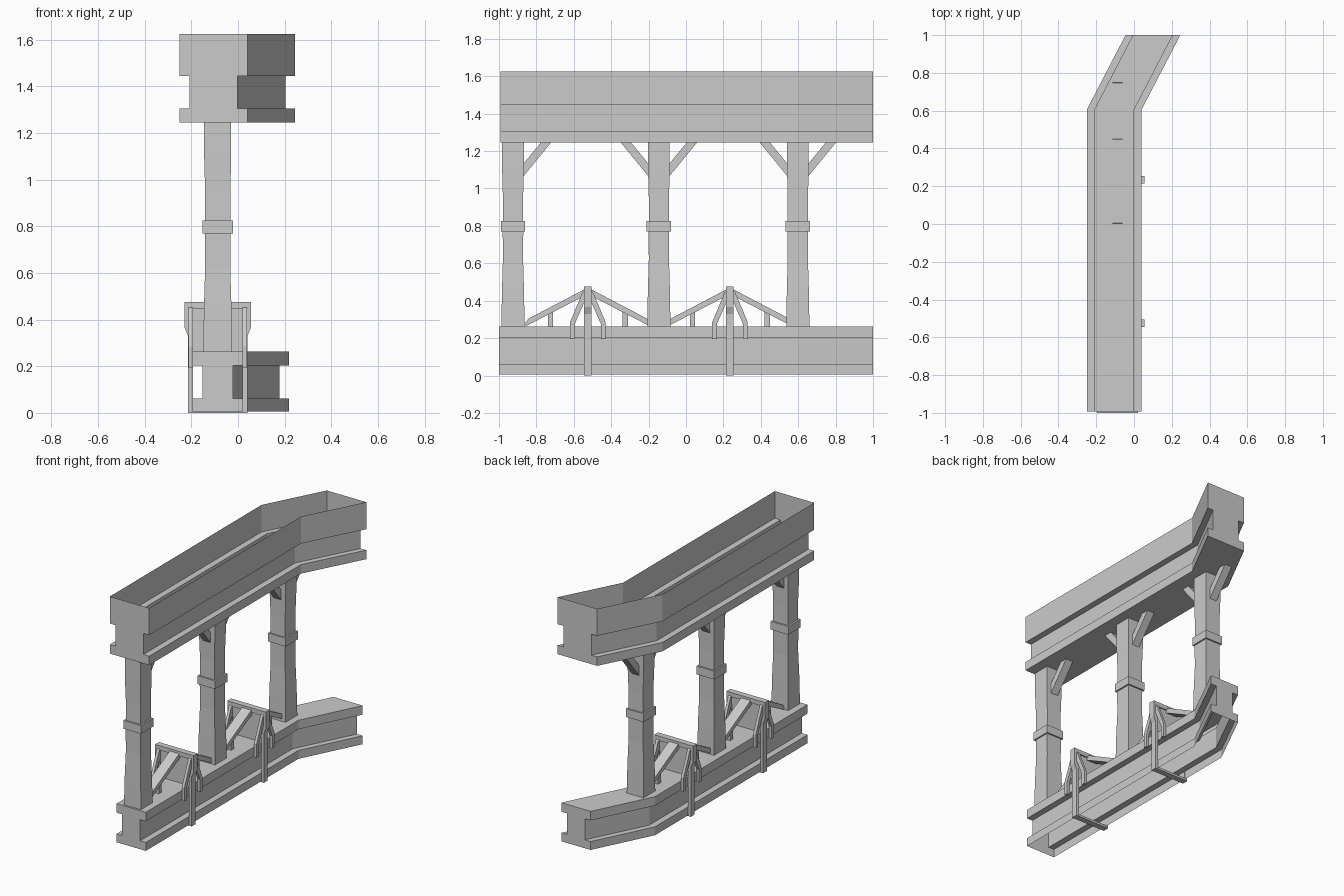
import bpy, bmesh

cube = bpy.data.objects.get("Cube")
if cube:
    bpy.data.objects.remove(cube, do_unlink=True)

grey = bpy.data.materials.new("stone_grey")
grey.use_nodes = True
colour = (0.6, 0.6, 0.6, 1)
grey.diffuse_color = colour
grey.node_tree.nodes["Principled BSDF"].inputs["Base Color"].default_value = colour

CX = -0.087          # centre line of posts, lower beam and clamps
POSTS = (-0.925, -0.145, 0.598)
CLAMPS = (-0.525, 0.235)


def finish(name, bm, fix_normals=True):
    if fix_normals:
        bmesh.ops.recalc_face_normals(bm, faces=bm.faces[:])
    mesh = bpy.data.meshes.new(name)
    bm.to_mesh(mesh)
    bm.free()
    mesh.materials.append(grey)
    obj = bpy.data.objects.new(name, mesh)
    bpy.context.collection.objects.link(obj)
    return obj


def loft(name, rings, open_side=False):
    """Skin equal rings; caps close both ends, open_side leaves the last gap."""
    bm = bmesh.new()
    rows = [[bm.verts.new(p) for p in ring] for ring in rings]
    n = len(rows[0])
    for a, b in zip(rows, rows[1:]):
        for i in range(n - 1 if open_side else n):
            j = (i + 1) % n
            bm.faces.new((a[i], b[i], b[j], a[j]))
    bm.faces.new(rows[0])
    bm.faces.new(rows[-1][::-1])
    return finish(name, bm, not open_side)


def prism_x(name, pts, lo, hi):
    """Extrude a (y, z) outline along x."""
    return loft(name, [[(x, y, z) for y, z in pts] for x in (lo, hi)])


def prism_y(name, pts, lo, hi):
    """Extrude an (x, z) outline along y."""
    return loft(name, [[(x, y, z) for x, z in pts] for y in (lo, hi)])


def beam(name, centre, half, shift, front):
    """Sweep a half profile (half width, z), mirrored, along the bent path."""
    left = [(-w, z) for w, z in half]
    profile = left + [(w, z) for w, z in reversed(half)]
    stations = ((front, 0), (0.605, 0), (1.0, shift))
    loft(name, [[(centre + dx + x, y, z) for x, z in profile]
                for y, dx in stations], open_side=True)


# Beams: the upper one is an open trough, the lower one is open underneath
beam("upper_beam", -0.105, [(0.145, 1.625), (0.145, 1.445), (0.103, 1.445),
     (0.103, 1.305), (0.145, 1.305), (0.145, 1.245)], 0.205, -0.992)
# Negative half widths run the profile up the right side first
beam("lower_beam", CX, [(-0.108, 0.006), (-0.108, 0.062), (-0.066, 0.062),
     (-0.066, 0.203), (-0.108, 0.203), (-0.108, 0.263)], 0.198, -1.0)

# Posts with a collar, and the braces under the upper beam
POST = [(0.062, 0.263), (0.059, 0.45), (0.054, 0.62), (0.055, 0.77), (0.065, 0.77),
        (0.065, 0.825), (0.054, 0.825), (0.054, 0.95), (0.058, 1.1), (0.058, 1.247)]
for k, y in enumerate(POSTS):
    loft(f"post_{k + 1}", [[(CX + sx * r, y + sy * r, z) for sx, sy in
         ((-1, -1), (1, -1), (1, 1), (-1, 1))] for r, z in POST])
    for side, s in (("front", -1), ("back", 1)):
        if k == 0 and s < 0:
            continue
        outline = [(0.05, 1.06), (0.06, 1.07), (0.205, 1.247), (0.15, 1.247), (0.05, 1.125)]
        prism_x(f"upper_brace_{side}_{k + 1}", [(y + s * d, z) for d, z in outline],
                CX - 0.027, CX + 0.027)

# Clamps straddling the lower beam
UPRIGHT = [(0.107, 0), (0.127, 0), (0.127, 0.33), (0.142, 0.365),
           (0.142, 0.475), (0.115, 0.475), (0.107, 0.365)]
LEG = [(0.015, 0.455), (0.015, 0.40), (0.07, 0.275), (0.07, 0.195),
       (0.095, 0.195), (0.095, 0.285), (0.028, 0.445)]
STAY = [(0, 0.435), (0.333, 0.263), (0.333, 0.285), (0.315, 0.305), (0, 0.47)]
for k, y in enumerate(CLAMPS):
    n = k + 1
    for side, s in (("left", 1), ("right", -1)):
        prism_y(f"clamp_upright_{side}_{n}", [(CX + s * x, z) for x, z in UPRIGHT],
                y - 0.02, y + 0.02)
        for end, t in (("front", -1), ("back", 1)):
            prism_x(f"clamp_leg_{side}_{end}_{n}", [(y + t * d, z) for d, z in LEG],
                    CX + s * 0.107, CX + s * 0.126)
    prism_y(f"clamp_foot_{n}", [(CX - 0.12, 0), (CX + 0.12, 0),
            (CX + 0.12, 0.015), (CX - 0.12, 0.015)], y - 0.02, y + 0.02)
    prism_y(f"clamp_top_bar_{n}", [(CX - 0.13, 0.445), (CX + 0.13, 0.445),
            (CX + 0.13, 0.475), (CX - 0.13, 0.475)], y - 0.02, y + 0.02)
    prism_y(f"clamp_panel_{n}", [(CX - 0.115, 0.26), (CX + 0.115, 0.26),
            (CX + 0.11, 0.45), (CX - 0.11, 0.45)], y - 0.012, y + 0.012)
    # Sloping stays along the beam, each held by a short strut
    for end, t in (("front", -1), ("back", 1)):
        prism_x(f"stay_{end}_{n}", [(y + t * d, z) for d, z in STAY],
                CX - 0.035, CX + 0.035)
        prism_x(f"stay_strut_{end}_{n}", [(y + t * d, z) for d, z in
                ((0.186, 0.26), (0.214, 0.26), (0.214, 0.34), (0.186, 0.35))],
                CX - 0.022, CX + 0.022)
